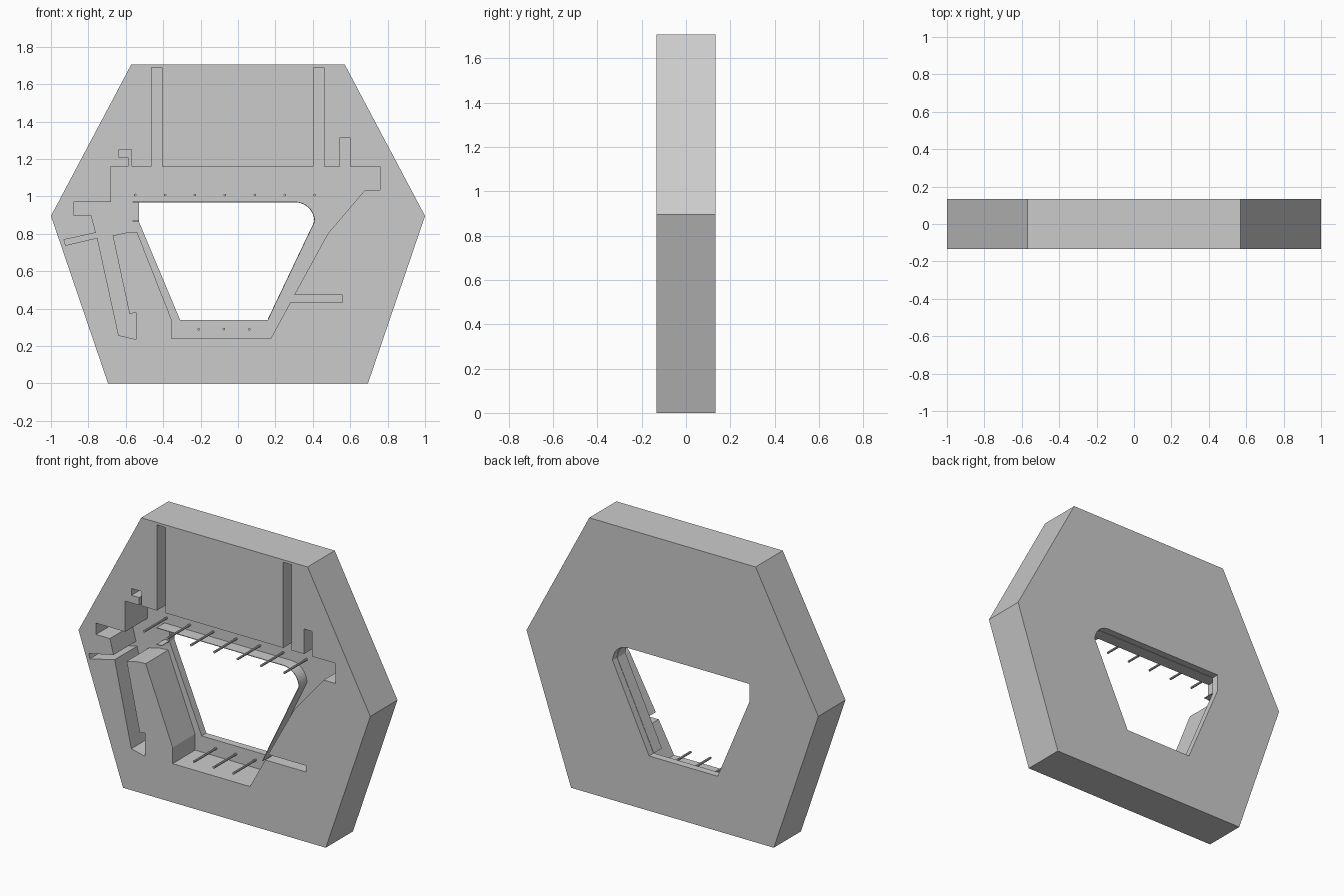
import bpy, bmesh, math
from mathutils import Matrix

if "Cube" in bpy.data.objects:
    bpy.data.objects.remove(bpy.data.objects["Cube"])

FRONT, BACK, FLOOR = -0.133, 0.133, 0.087


def obj_from(bm, name):
    bmesh.ops.recalc_face_normals(bm, faces=bm.faces)
    me = bpy.data.meshes.new(name)
    bm.to_mesh(me)
    bm.free()
    ob = bpy.data.objects.new(name, me)
    bpy.context.collection.objects.link(ob)
    return ob


def prism(name, pts, y0, y1):
    """Extrude an x-z outline along y."""
    bm = bmesh.new()
    f = bm.faces.new([bm.verts.new((x, y0, z)) for x, z in pts])
    r = bmesh.ops.extrude_face_region(bm, geom=[f])
    vs = [e for e in r["geom"] if isinstance(e, bmesh.types.BMVert)]
    bmesh.ops.translate(bm, verts=vs, vec=(0, y1 - y0, 0))
    return obj_from(bm, name)


def carve(target, cutter):
    m = target.modifiers.new("carve", "BOOLEAN")
    m.operation, m.solver, m.object = "DIFFERENCE", "EXACT", cutter
    bpy.context.view_layer.objects.active = target
    bpy.ops.object.modifier_apply(modifier=m.name)
    bpy.data.objects.remove(cutter)


def sheet(name, path, y0, y1, t=0.004):
    """Thin strip following an x-z path, given a slight thickness."""
    bm = bmesh.new()
    a = [bm.verts.new((x, y0, z)) for x, z in path]
    b = [bm.verts.new((x, y1, z)) for x, z in path]
    for i in range(len(path) - 1):
        bm.faces.new((a[i], a[i + 1], b[i + 1], b[i]))
    ob = obj_from(bm, name)
    m = ob.modifiers.new("thickness", "SOLIDIFY")
    m.thickness, m.offset = t, 0
    return ob


# hexagonal slab
slab = prism("hex_slab", [(-0.695, 0), (0.695, 0), (1, 0.895), (0.57, 1.706),
                          (-0.57, 1.706), (-1, 0.895)], FRONT, BACK)

# deep pocket in the front, with its slots and tabs
pocket = [(-0.68, 1.16), (-0.68, 0.97), (-0.88, 0.97), (-0.88, 0.9), (-0.785, 0.9),
          (-0.76, 0.805), (-0.93, 0.768), (-0.922, 0.738), (-0.752, 0.778),
          (-0.638, 0.257), (-0.545, 0.235), (-0.545, 0.38), (-0.58, 0.37),
          (-0.67, 0.79), (-0.59, 0.808), (-0.54, 0.81), (-0.355, 0.34),
          (-0.355, 0.24), (0.175, 0.24), (0.28, 0.433), (0.56, 0.433),
          (0.56, 0.472), (0.30, 0.472), (0.48, 0.80), (0.68, 1.035),
          (0.76, 1.035), (0.76, 1.16), (0.6, 1.16), (0.6, 1.315), (0.545, 1.315),
          (0.545, 1.16), (0.46, 1.16), (0.46, 1.69), (0.403, 1.69), (0.403, 1.16),
          (-0.405, 1.16), (-0.405, 1.69), (-0.463, 1.69), (-0.463, 1.16),
          (-0.57, 1.16), (-0.57, 1.25), (-0.637, 1.25), (-0.637, 1.208),
          (-0.585, 1.208), (-0.585, 1.16)]
carve(slab, prism("pocket_cutter", pocket, FRONT - 0.1, FLOOR))

# window through the pocket floor, rounded at the upper right
corner = [(0.305 + 0.105 * math.sin(a), 0.865 + 0.105 * math.cos(a))
          for a in [i * math.pi / 20 for i in range(11)]]
window = [(-0.53, 0.97)] + corner + [(0.16, 0.34), (-0.31, 0.34), (-0.53, 0.865)]
carve(slab, prism("window_cutter", window, -0.05, 0.3))

# thin lip along the top and right of the window
sheet("window_lip", [(-0.565, 0.97)] + corner + [(0.16, 0.34)], 0.01, FLOOR + 0.002)
sheet("small_shelf", [(-0.565, 0.868), (-0.53, 0.868)], 0.01, FLOOR + 0.002)


# rows of thin pins standing on the pocket floor
def pin_row(name, x0, step, count, z):
    for i in range(count):
        bm = bmesh.new()
        bmesh.ops.create_cone(
            bm, cap_ends=True, segments=10, radius1=0.007, radius2=0.007,
            depth=FLOOR - FRONT,
            matrix=Matrix.Translation((x0 + i * step, (FLOOR + FRONT) / 2, z))
            @ Matrix.Rotation(math.pi / 2, 4, "X"))
        obj_from(bm, f"{name}_{i + 1}")


pin_row("upper_pin", -0.55, 0.16, 7, 1.007)
pin_row("lower_pin", -0.21, 0.135, 3, 0.29)
